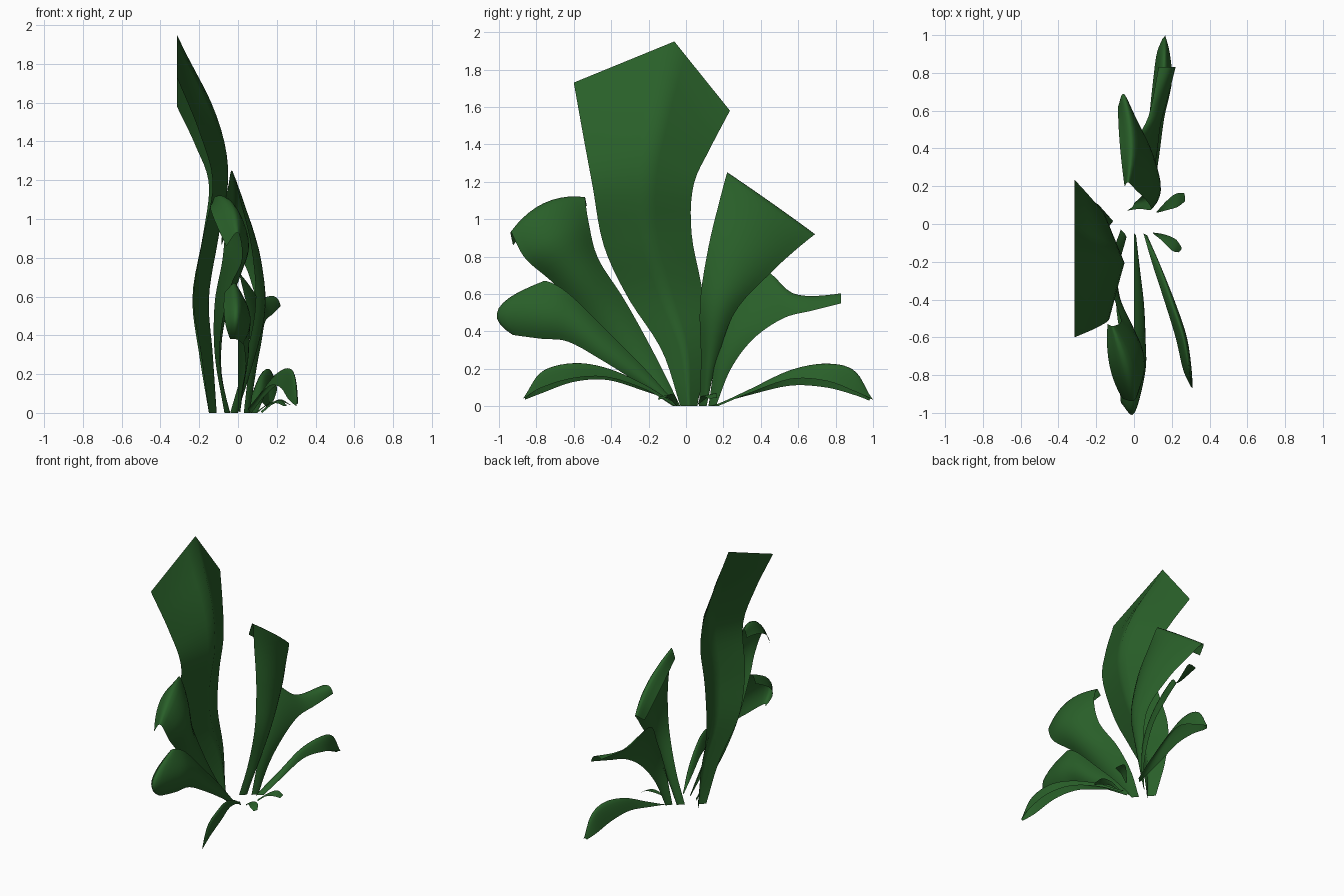
import bpy
from mathutils import Vector

green = bpy.data.materials.new("leaf_green")
green.diffuse_color = (0.022, 0.115, 0.022, 1)


def spline(pts, t):
    """Catmull-Rom through the given points, t in 0..1"""
    n = len(pts) - 1
    i = min(int(t * n), n - 1)
    u = t * n - i
    p1, p2 = pts[i], pts[i + 1]
    p0 = pts[i - 1] if i else p1 * 2 - p2
    p3 = pts[i + 2] if i + 2 <= n else p2 * 2 - p1
    return 0.5 * (2 * p1 + (p2 - p0) * u + (2 * p0 - 5 * p1 + 4 * p2 - p3) * u * u
                  + (3 * p1 - p0 - 3 * p2 + p3) * u ** 3)


def leaf(name, stations, tip=(0, 0), crease=False, rows=28, cols=10):
    """stations: edge A (y, z), edge B (y, z), x of edge A, midrib, edge B,
    then optional midrib offset in z and y"""
    full = [tuple(s) + (0, 0) for s in stations]
    a = [Vector((s[4], s[0], s[1])) for s in full]
    b = [Vector((s[6], s[2], s[3])) for s in full]
    mid = [Vector((s[5], s[8], s[7])) for s in full]
    verts, faces = [], []
    for r in range(rows + 1):
        t = r / rows
        pa, pb, m = spline(a, t), spline(b, t), spline(mid, t)
        push = Vector((m.x - (pa.x + pb.x) / 2, tip[0] * t ** 4 + m.y, tip[1] * t ** 4 + m.z))
        for c in range(cols + 1):
            s = 2 * c / cols - 1
            w = 1 - abs(s) if crease else 1 - s * s
            p = pa.lerp(pb, c / cols) + push * w
            p.z = max(p.z, 0)
            verts.append(p)
    k = cols + 1
    for r in range(rows):
        for c in range(cols):
            i = r * k + c
            faces.append((i, i + 1, i + k + 1, i + k))
    me = bpy.data.meshes.new(name)
    me.from_pydata(verts, [], faces)
    me.polygons.foreach_set("use_smooth", [True] * len(faces))
    me.materials.append(green)
    ob = bpy.data.objects.new(name, me)
    bpy.context.collection.objects.link(ob)


# Tall central leaf
leaf("tall_leaf", [
    (-.03, 0, .06, 0, -.15, -.11, -.15),
    (-.13, .30, .11, .30, -.19, -.13, -.20),
    (-.31, .58, .09, .60, -.23, -.15, -.235),
    (-.44, .86, .03, .92, -.19, -.10, -.18),
    (-.50, 1.18, .04, 1.18, -.13, -.05, -.15),
    (-.55, 1.45, .13, 1.38, -.20, -.12, -.22),
    (-.60, 1.73, .235, 1.58, -.315, -.315, -.315)], tip=(.12, .295), crease=True)

# Upright leaf on the back side, tip curled over
leaf("back_upper_leaf", [
    (.07, 0, .11, 0, -.04, -.01, .0),
    (.08, .25, .16, .22, .03, .07, .05),
    (.075, .55, .26, .50, .09, .14, .10),
    (.12, .85, .44, .70, .07, .12, .06),
    (.18, 1.10, .58, .83, .01, .06, .0),
    (.22, 1.25, .69, .92, -.03, -.01, -.055),
    (.20, 1.17, .62, .865, -.05, -.075, -.085)], tip=(.01, .0))

# Middle leaf on the back side, with a drawn-out tip
leaf("back_middle_leaf", [
    (.12, 0, .16, 0, .03, .05, .06),
    (.17, .30, .24, .20, .06, .09, .09),
    (.27, .52, .36, .36, .05, .10, .12),
    (.42, .715, .52, .47, .01, .09, .14),
    (.58, .60, .67, .51, .08, .13, .18),
    (.83, .59, .83, .55, .13, .19, .22)], tip=(0, .03))

# Low arching leaf on the back side
leaf("back_low_leaf", [
    (.13, .0, .17, .0, .06, .08, .10, .0),
    (.34, .06, .34, .07, .06, .10, .13, .025),
    (.56, .11, .56, .145, .08, .12, .16, .065),
    (.75, .10, .75, .135, .10, .15, .20, .11),
    (.90, .06, .90, .08, .12, .16, .19, .12),
    (.98, .03, 1.0, .035, .15, .16, .165, .01)])

# Upper leaf on the front side, curled at the tip
leaf("front_upper_leaf", [
    (-.03, 0, -.07, 0, -.07, -.05, -.04),
    (-.18, .30, -.27, .20, -.12, -.09, -.09),
    (-.33, .57, -.48, .42, -.12, -.07, -.09),
    (-.47, .79, -.70, .65, -.08, .01, -.04),
    (-.52, .98, -.86, .79, -.07, .05, .02, .02, -.01),
    (-.54, 1.115, -.935, .93, -.11, -.03, .0, .06, -.02),
    (-.53, 1.07, -.925, .86, -.14, -.13, -.06, .05, -.02)])

# Middle leaf on the front side, curled at the tip
leaf("front_middle_leaf", [
    (-.05, .01, -.07, .0, .0, .01, .01),
    (-.22, .20, -.25, .12, .0, .03, .02),
    (-.40, .38, -.44, .24, .0, .05, .04),
    (-.58, .56, -.63, .345, .0, .06, .03),
    (-.68, .64, -.77, .36, .0, .06, .02, 0, -.05),
    (-.76, .67, -.92, .38, -.02, .0, -.01, 0, -.155),
    (-.74, .62, -.90, .38, -.07, -.07, -.04, -.01, -.12)])

# Low arching leaf on the front side
leaf("front_low_leaf", [
    (-.05, .02, -.06, .0, .05, .06, .07, .0),
    (-.22, .08, -.22, .09, .10, .13, .14, .03),
    (-.42, .14, -.42, .155, .165, .20, .22, .055),
    (-.60, .13, -.60, .15, .22, .26, .28, .09),
    (-.77, .07, -.77, .10, .26, .29, .305, .10),
    (-.86, .035, -.87, .04, .30, .305, .31, .01)])

# Two tiny leaves at the right of the base
leaf("small_front_leaf", [
    (-.045, .01, -.05, .0, .10, .10, .10),
    (-.055, .05, -.09, .04, .16, .16, .15),
    (-.08, .065, -.14, .05, .22, .215, .20),
    (-.12, .04, -.15, .035, .25, .25, .235)], rows=10, cols=6)
leaf("small_back_leaf", [
    (.065, .01, .06, .0, .12, .12, .125),
    (.12, .05, .075, .045, .17, .18, .18),
    (.16, .07, .09, .055, .22, .23, .23),
    (.165, .045, .12, .04, .265, .27, .27)], rows=10, cols=6)
